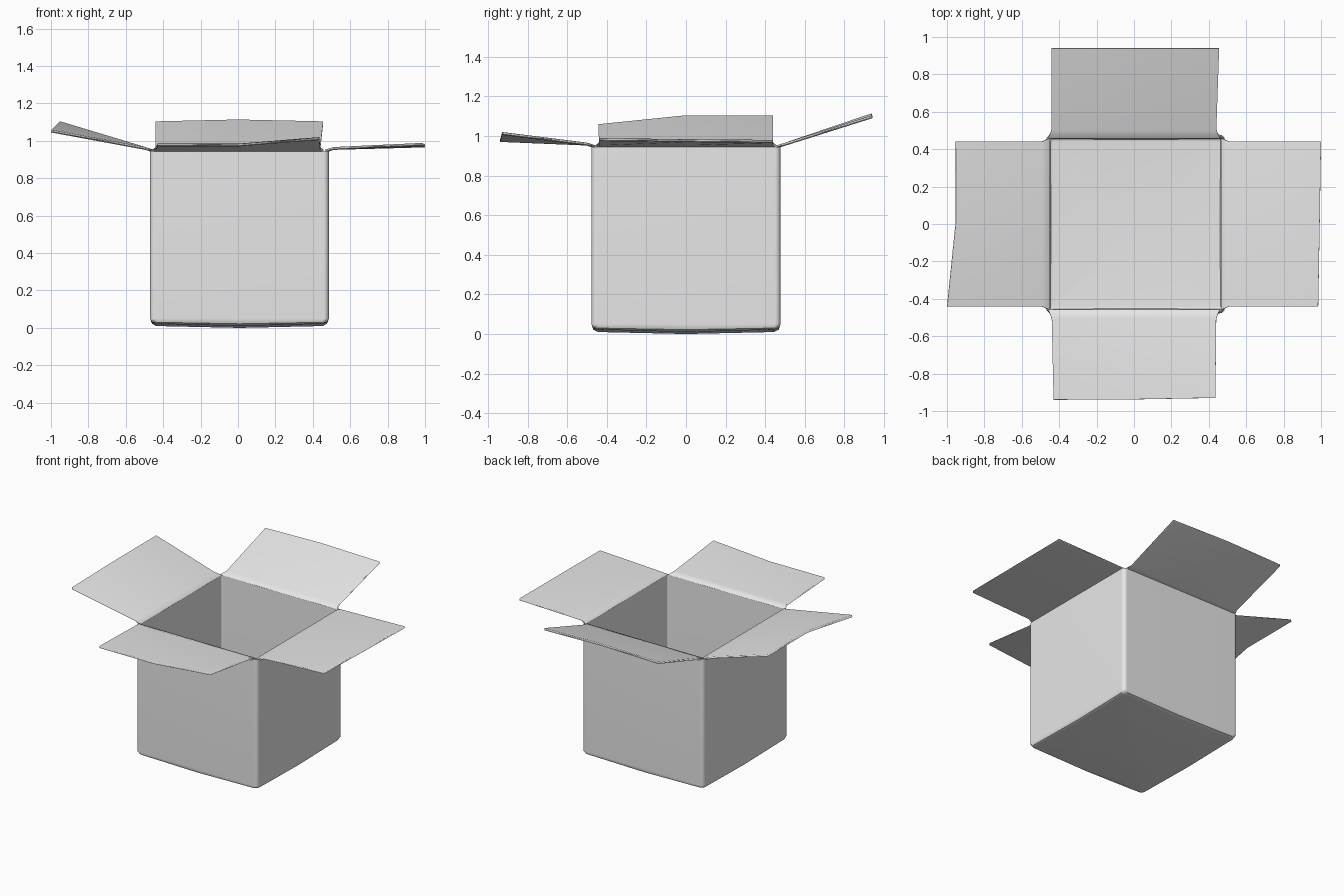
import bpy, bmesh, math
from mathutils import Vector

cube = bpy.data.objects.get("Cube")
if cube:
    bpy.data.objects.remove(cube, do_unlink=True)

GREY = (0.8, 0.8, 0.8, 1.0)
card = bpy.data.materials.new("grey_cardboard")
card.use_nodes = True
card.diffuse_color = GREY
card.node_tree.nodes["Principled BSDF"].inputs["Base Color"].default_value = GREY

CX = 0.008       # sideways shift of the box
HALF = 0.478     # half width of the box


def finish(name, bm, thickness):
    """Turn a sheet into a solid, smooth-shaded part."""
    mesh = bpy.data.meshes.new(name)
    bm.to_mesh(mesh)
    bm.free()
    mesh.materials.append(card)
    obj = bpy.data.objects.new(name, mesh)
    bpy.context.collection.objects.link(obj)
    bpy.ops.object.select_all(action='DESELECT')
    obj.select_set(True)
    bpy.context.view_layer.objects.active = obj
    bpy.ops.object.shade_smooth_by_angle(angle=math.radians(40))
    solid = obj.modifiers.new("thickness", 'SOLIDIFY')
    solid.thickness = thickness
    solid.offset = -1
    solid.use_even_offset = True
    weighted = obj.modifiers.new("flat_panels", 'WEIGHTED_NORMAL')
    weighted.keep_sharp = True
    return obj


def ring(bm, half, radius, z, sag):
    """Square loop with rounded corners; the middle of each side drops by sag."""
    verts = []
    for side in range(4):
        turn = side * math.pi / 2
        c = half - radius
        points = [(half, 0, z - sag)]
        for step in range(4):
            a = step * math.pi / 6
            points.append((c + radius * math.cos(a), c + radius * math.sin(a), z))
        for x, y, h in points:
            verts.append(bm.verts.new((CX + x * math.cos(turn) - y * math.sin(turn),
                                       x * math.sin(turn) + y * math.cos(turn), h)))
    return verts


# Box body: sagging floor, rounded lower edge, four walls
bm = bmesh.new()
rings = [ring(bm, 0.445, 0.02, 0.022, 0.012),
         ring(bm, 0.468, 0.028, 0.03, 0.008),
         ring(bm, HALF, 0.028, 0.05, 0),
         ring(bm, HALF, 0.028, 0.945, 0)]
count = len(rings[0])
for low, high in zip(rings, rings[1:]):
    for i in range(count):
        j = (i + 1) % count
        bm.faces.new((low[i], low[j], high[j], high[i]))
centre = bm.verts.new((CX, 0, 0))
for i in range(count):
    bm.faces.new((centre, rings[0][(i + 1) % count], rings[0][i]))
bm.normal_update()
finish("box_body", bm, 0.02)


def flap(name, out, along, shift, tips):
    """Sheet from the hinge to three tip points given as (reach, sideways, height)."""
    bm = bmesh.new()
    out, along = Vector(out), Vector(along)
    rows = [[(0.462 + shift, s, 0.938) for s in (-0.458, 0, 0.458)],
            [(0.505 + shift, s, 0.952) for s in (-0.44, 0, 0.44)],
            tips]
    grid = [[bm.verts.new(out * r + along * s + Vector((0, 0, z))) for r, s, z in row]
            for row in rows]
    for a, b in zip(grid, grid[1:]):
        for i in range(2):
            bm.faces.new((a[i], a[i + 1], b[i + 1], b[i]))
    bm.normal_update()
    # The sheet is the underside, so it must face down
    up = [f for f in bm.faces if f.normal.z > 0]
    bmesh.ops.reverse_faces(bm, faces=up)
    bm.normal_update()
    finish(name, bm, 0.015)


# Four open lid flaps, each slightly warped
flap("left_flap", (1, 0, 0), (0, 1, 0), CX,
     [(0.985, -0.44, 0.974), (0.993, 0, 0.969), (1.0, 0.44, 0.965)])
flap("right_flap", (-1, 0, 0), (0, 1, 0), -CX,
     [(1.0, -0.44, 1.045), (0.955, 0, 1.09), (0.955, 0.44, 1.09)])
flap("back_flap", (0, 1, 0), (1, 0, 0), 0,
     [(0.942, -0.44, 1.09), (0.942, 0, 1.1), (0.942, 0.455, 1.09)])
flap("front_flap", (0, -1, 0), (1, 0, 0), 0,
     [(0.94, -0.43, 0.97), (0.938, 0, 0.97), (0.93, 0.435, 1.005)])
